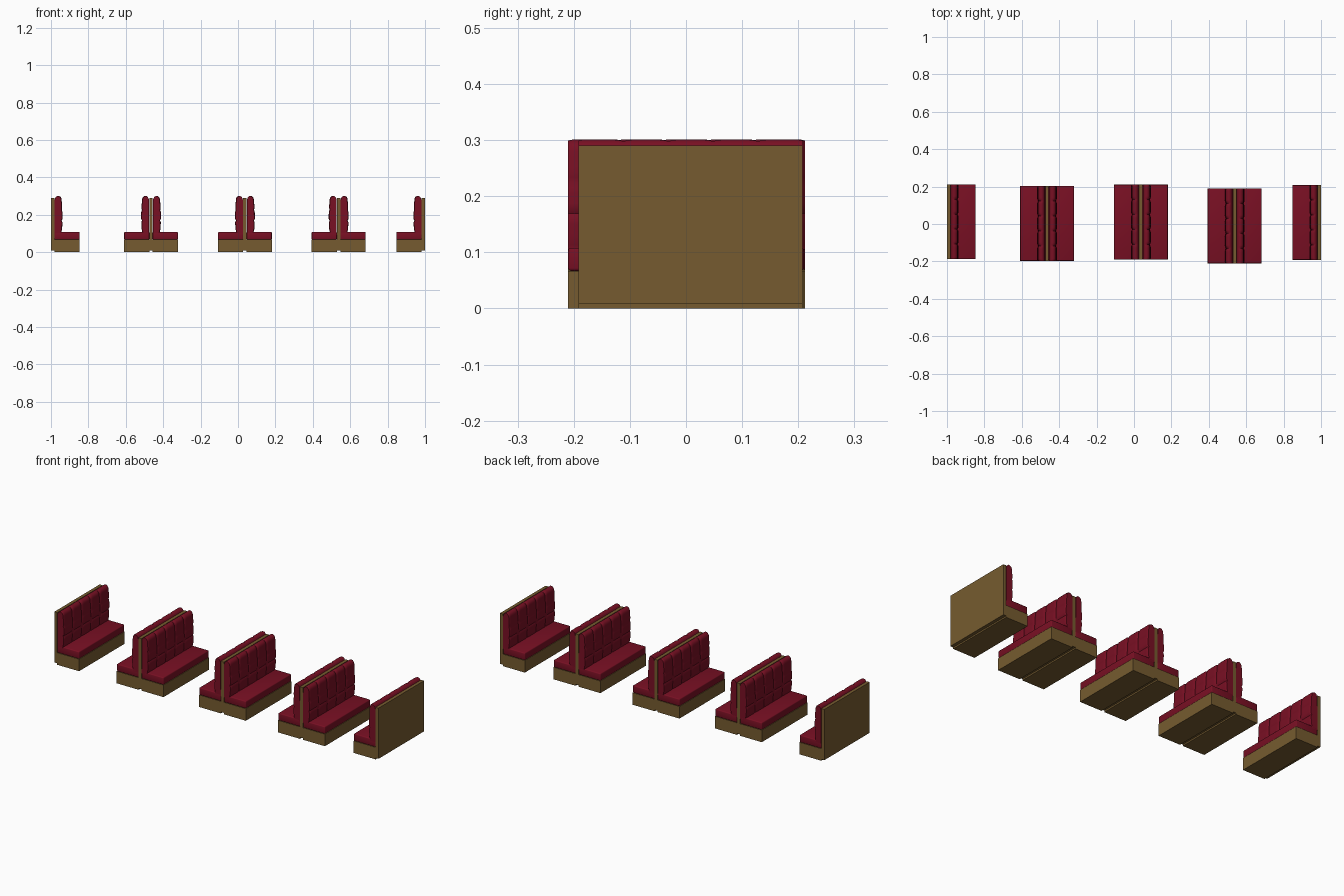
import bpy, bmesh, math

if "Cube" in bpy.data.objects:
    bpy.data.objects.remove(bpy.data.objects["Cube"])

def material(name, rgb):
    m = bpy.data.materials.new(name)
    m.diffuse_color = (*rgb, 1)
    m.use_nodes = True
    m.node_tree.nodes["Principled BSDF"].inputs["Base Color"].default_value = m.diffuse_color
    return m

WOOD = material("brown wood", (0.18, 0.105, 0.029))
RED = material("burgundy leather", (0.19, 0.005, 0.017))

WIDTH = 0.40     # bench length along y
BOARD = 0.018    # backboard thickness
DEPTH = 0.135    # base and seat depth in front of the board

def finish(bm, name, mat, smooth=False):
    bmesh.ops.recalc_face_normals(bm, faces=bm.faces)
    me = bpy.data.meshes.new(name)
    bm.to_mesh(me)
    bm.free()
    me.materials.append(mat)
    if smooth:
        me.shade_smooth()
        me.set_sharp_from_angle(angle=math.radians(40))
    ob = bpy.data.objects.new(name, me)
    bpy.context.collection.objects.link(ob)
    return ob

def box(name, x0, x1, y0, y1, z0, z1, mat, bevel=0.0):
    bm = bmesh.new()
    bmesh.ops.create_cube(bm, size=1)
    for v in bm.verts:
        v.co.x = (x0 + x1) / 2 + v.co.x * (x1 - x0)
        v.co.y = (y0 + y1) / 2 + v.co.y * (y1 - y0)
        v.co.z = (z0 + z1) / 2 + v.co.z * (z1 - z0)
    if bevel:
        bmesh.ops.bevel(bm, geom=bm.edges[:], offset=bevel, segments=3,
                        profile=0.5, affect='EDGES')
    return finish(bm, name, mat, bevel > 0)

def groove(t):
    # 1 on a seam between two tufts, fading quickly to 0 inside a tuft
    d = abs(t - round(t))
    return math.exp(-(d / 0.08) ** 2)

def back_cushion(name, x, side, yc):
    # Profile (offset from board, height): bulged front, rounded top, flat rear
    prof = [(0.001, 0.095)]
    n = 20
    for i in range(n + 1):
        t = i / n
        prof.append((0.039 + 0.005 * math.sin(math.pi * t), 0.095 + 0.185 * t))
    for i in range(1, 9):
        a = math.pi * i / 9
        prof.append((0.021 + 0.018 * math.cos(a), 0.28 + 0.021 * math.sin(a)))
    prof.append((0.002, 0.28))
    bm = bmesh.new()
    rings = []
    cols = 60
    for j in range(cols + 1):
        u = j / cols
        gy = groove(u * 5) if 0.05 < u < 0.95 else 0
        end = 0.003 if j in (0, cols) else 0
        ring = []
        for d, z in prof:
            if d > 0.015:
                gz = groove((z - 0.108) / 0.06) if z < 0.26 else 0
                d -= 0.005 * max(gy, gz) + end
                if z > 0.285:
                    z -= 0.003 * gy + end * 0.5
            ring.append(bm.verts.new((x + side * d, yc + WIDTH * (u - 0.5), z)))
        rings.append(ring)
    k = len(prof)
    for a, b in zip(rings, rings[1:]):
        for i in range(k):
            bm.faces.new((a[i], a[(i + 1) % k], b[(i + 1) % k], b[i]))
    bm.faces.new(rings[0])
    bm.faces.new(rings[-1])
    return finish(bm, name, RED, True)

# Board centre x, y centre, facing directions of seats on that board
units = [(-0.991, 0.012, (1,)), (-0.465, 0.003, (1, -1)), (0.037, 0.010, (1, -1)),
         (0.538, -0.010, (1, -1)), (0.991, 0.008, (-1,))]

for i, (xc, yc, sides) in enumerate(units):
    y0, y1 = yc - WIDTH / 2, yc + WIDTH / 2
    # Upright wooden board, shared by back-to-back seats
    box(f"backboard_{i}", xc - BOARD / 2, xc + BOARD / 2, y0, y1, 0.008, 0.29, WOOD)
    for s in sides:
        face = xc + s * BOARD / 2
        tag = f"{i}_{'right' if s > 0 else 'left'}"
        xa, xb = sorted((face, face + s * DEPTH))
        # Wooden plinth
        box(f"base_{tag}", xa, xb, y0, y1, 0.0, 0.067, WOOD)
        # Padded seat
        box(f"seat_{tag}", xa, xb, y0, y1, 0.067, 0.108, RED, 0.005)
        # Tufted backrest
        back_cushion(f"back_cushion_{tag}", face, s, yc)
